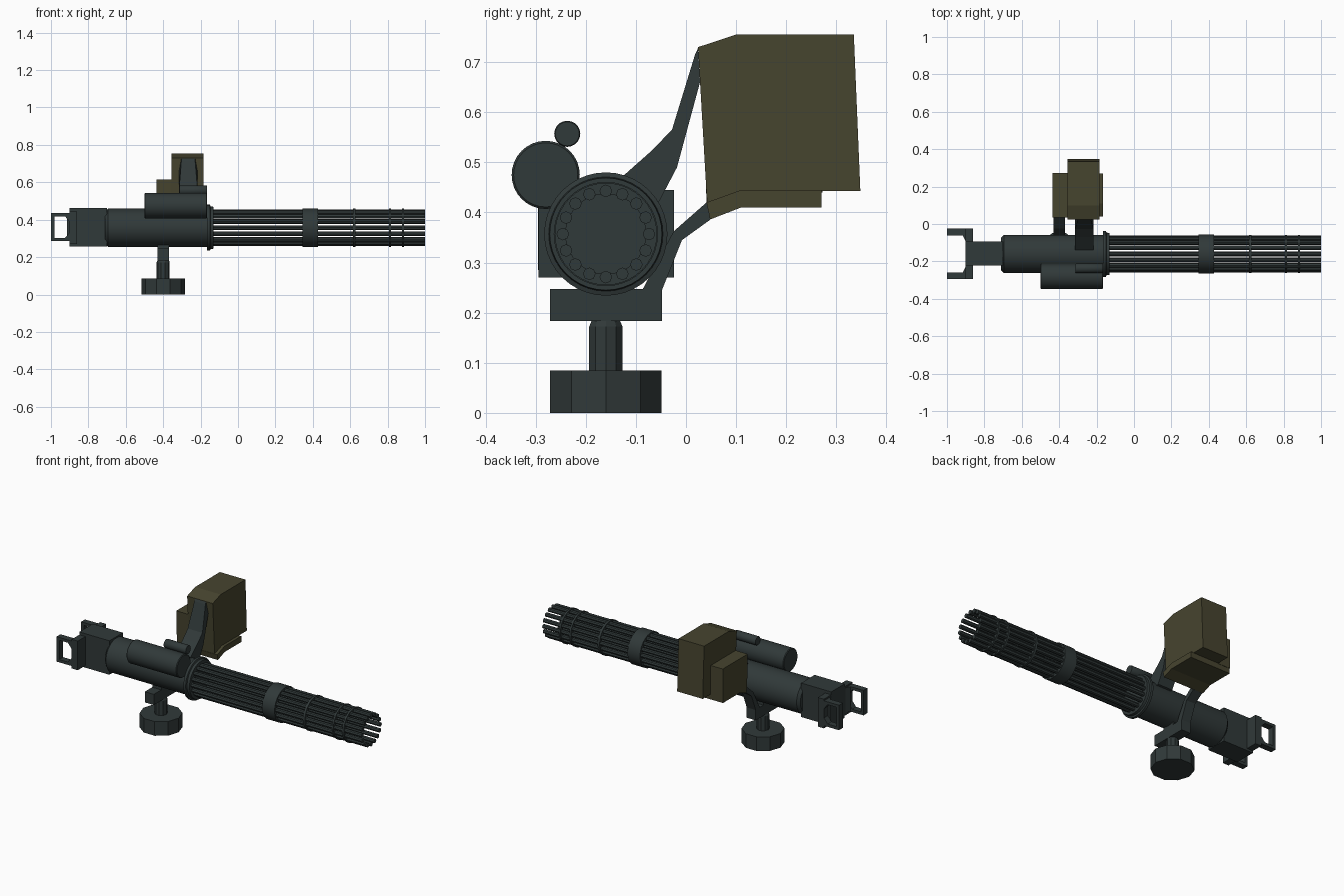
import bpy, bmesh, math
from mathutils import Matrix, Vector

if "Cube" in bpy.data.objects:
    bpy.data.objects.remove(bpy.data.objects["Cube"])

AY, AZ = -0.16, 0.357  # barrel axis


def material(name, rgb):
    m = bpy.data.materials.new(name)
    m.diffuse_color = (*rgb, 1)
    m.use_nodes = True
    m.node_tree.nodes["Principled BSDF"].inputs["Base Color"].default_value = m.diffuse_color
    return m


STEEL = material("dark steel", (0.030, 0.041, 0.041))
OLIVE = material("olive drab", (0.062, 0.058, 0.028))


def finish(name, bm, mat, smooth=False):
    bmesh.ops.recalc_face_normals(bm, faces=bm.faces)
    me = bpy.data.meshes.new(name)
    bm.to_mesh(me)
    bm.free()
    me.materials.append(mat)
    ob = bpy.data.objects.new(name, me)
    bpy.context.collection.objects.link(ob)
    if smooth:
        bpy.context.view_layer.objects.active = ob
        ob.select_set(True)
        bpy.ops.object.shade_smooth_by_angle(angle=math.radians(35))
        ob.select_set(False)
    return ob


def box(name, x0, x1, y0, y1, z0, z1, mat=STEEL):
    bm = bmesh.new()
    bmesh.ops.create_cube(bm, size=1)
    for v in bm.verts:
        v.co = Vector((x0 + (v.co.x + .5) * (x1 - x0), y0 + (v.co.y + .5) * (y1 - y0),
                       z0 + (v.co.z + .5) * (z1 - z0)))
    return finish(name, bm, mat)


def lathe(name, profile, y=AY, z=AZ, n=40, closed=False, mat=STEEL):
    """Spin (x, radius) points round a line parallel to x."""
    bm = bmesh.new()
    rings = [[bm.verts.new((x, y + r * math.sin(2 * math.pi * i / n),
                            z + r * math.cos(2 * math.pi * i / n))) for i in range(n)]
             for x, r in profile]
    pairs = list(zip(rings, rings[1:]))
    if closed:
        pairs.append((rings[-1], rings[0]))
    else:
        bm.faces.new(rings[0])
        bm.faces.new(rings[-1])
    for a, b in pairs:
        for i in range(n):
            j = (i + 1) % n
            bm.faces.new((a[i], a[j], b[j], b[i]))
    return finish(name, bm, mat, n > 12)


def slab(name, pts, c0, c1, mat=STEEL, axis="x"):
    """Extrude a profile: (y, z) along x, or (x, z) along y."""
    bm = bmesh.new()
    put = (lambda p, c: (c, p[0], p[1])) if axis == "x" else (lambda p, c: (p[0], c, p[1]))
    a = [bm.verts.new(put(p, c0)) for p in pts]
    b = [bm.verts.new(put(p, c1)) for p in pts]
    bm.faces.new(a)
    bm.faces.new(b)
    for i in range(len(pts)):
        j = (i + 1) % len(pts)
        bm.faces.new((a[i], a[j], b[j], b[i]))
    return finish(name, bm, mat)


def post(name, r, z0, z1, top=1.0):
    bm = bmesh.new()
    bmesh.ops.create_cone(bm, cap_ends=True, segments=10, radius1=r, radius2=r * top, depth=z1 - z0,
                          matrix=Matrix.Translation((-0.40, AY, (z0 + z1) / 2))
                          @ Matrix.Rotation(math.pi / 2, 4, "Z"))
    # a corner points along x
    for v in bm.verts:
        d = v.co - Vector((-0.40, AY, 0))
        v.co.x, v.co.y = -0.40 + d.y, AY + d.x
    bm.verts.ensure_lookup_table()
    if abs(max(v.co.x for v in bm.verts) + 0.40 - r) > 1e-4:
        bmesh.ops.rotate(bm, verts=bm.verts, cent=(-0.40, AY, 0),
                         matrix=Matrix.Rotation(math.pi / 10, 3, "Z"))
    return finish(name, bm, STEEL)


# Receiver and front flange
lathe("receiver", [(-0.71, 0.088), (-0.695, 0.102), (-0.15, 0.102)])
lathe("front_flange", [(-0.165, 0.123), (-0.15, 0.123), (-0.147, 0.114), (-0.132, 0.112)])

# Sixteen barrels
for k in range(16):
    a = 2 * math.pi * k / 16
    lathe(f"barrel_{k + 1}", [(-0.14, 0.0125), (1.0, 0.0125)],
          AY + 0.086 * math.sin(a), AZ + 0.086 * math.cos(a), 8)

# Hoops that hold the barrels together
for name, x0, x1, r in [("wide_band", 0.345, 0.428, 0.104), ("ring_1", 0.615, 0.629, 0.102),
                        ("ring_2", 0.807, 0.818, 0.102), ("ring_3", 0.876, 0.887, 0.102)]:
    lathe("barrel_" + name, [(x0, r), (x1, r), (x1, 0.08), (x0, 0.08)], closed=True)

# Rear housing, back plate and two grips
box("rear_housing", -0.90, -0.70, -0.222, -0.094, 0.258, 0.462)
box("back_plate", -0.90, -0.86, -0.294, -0.024, 0.27, 0.445)
for side in (-1, 1):
    outer, inner = AY + side * 0.135, AY + side * 0.098
    lo, hi = min(outer, inner), max(outer, inner)
    label = "front" if side < 0 else "back"
    box(f"{label}_grip_bar", -1.0, -0.982, lo, hi, 0.285, 0.435)
    for part, z0, z1, s in (("lower", 0.285, 0.302, 1), ("upper", 0.418, 0.435, -1)):
        box(f"{label}_grip_{part}_arm", -0.982, -0.90, lo, hi, z0, z1)
        e = z1 if s > 0 else z0
        slab(f"{label}_grip_{part}_gusset", [(-0.925, e), (-0.90, e), (-0.90, e + s * 0.03)],
             lo, hi, axis="y")
    slab_y = [(-0.90, inner), (-0.915, inner), (-0.90, inner - side * 0.03)]
    bm = bmesh.new()
    f = bm.faces.new([bm.verts.new((x, y, 0.285)) for x, y in slab_y])
    g = bmesh.ops.extrude_face_region(bm, geom=[f])["geom"]
    bmesh.ops.translate(bm, verts=[v for v in g if isinstance(v, bmesh.types.BMVert)], vec=(0, 0, 0.15))
    finish(f"{label}_grip_brace", bm, STEEL)

# Drive motor and small cylinder on top of it
lathe("drive_motor", [(-0.50, 0.064), (-0.496, 0.068), (-0.169, 0.068), (-0.165, 0.064)], -0.28, 0.475, 32)
lathe("small_cylinder", [(-0.312, 0.024), (-0.309, 0.026), (-0.168, 0.026), (-0.165, 0.024)], -0.237, 0.557, 20)

# Pedestal with cross block
post("pedestal_base", 0.117, 0.0, 0.085)
post("pedestal_post", 0.035, 0.08, 0.172)
post("pedestal_collar", 0.035, 0.172, 0.188, 0.8)
box("cross_block", -0.43, -0.37, -0.271, -0.048, 0.183, 0.247)
box("saddle", -0.43, -0.37, -0.20, -0.12, 0.24, 0.275)

# Arm from the cross block to the tray
slab("tray_arm", [(-0.09, 0.24), (-0.05, 0.24), (-0.008, 0.345), (0.049, 0.386),
                  (0.041, 0.42), (-0.025, 0.362)], -0.43, -0.37)

# Ammunition tray with upright side, and the big box
slab("box_tray", [(0.041, 0.42), (0.048, 0.386), (0.11, 0.41), (0.27, 0.41), (0.27, 0.445),
                  (0.11, 0.445)], -0.435, -0.167, OLIVE)
slab("side_box", [(0.041, 0.419), (0.11, 0.44), (0.272, 0.44), (0.272, 0.615), (0.035, 0.615)],
     -0.435, -0.35, OLIVE)
slab("ammunition_box", [(0.024, 0.73), (0.10, 0.755), (0.335, 0.755), (0.348, 0.443),
                        (0.11, 0.443), (0.042, 0.42)], -0.355, -0.185, OLIVE)

# Feed chute from the box down into the receiver, narrower at the top
chute = slab("feed_chute", [(0.024, 0.728), (0.018, 0.715), (-0.028, 0.565), (-0.07, 0.522), (-0.14, 0.46),
                            (-0.12, 0.40), (-0.06, 0.41), (-0.018, 0.49), (0.028, 0.66)], -0.315, -0.217)
for v in chute.data.vertices:
    if v.co.z > 0.70:
        v.co.x = -0.266 + (v.co.x + 0.266) * 0.75
